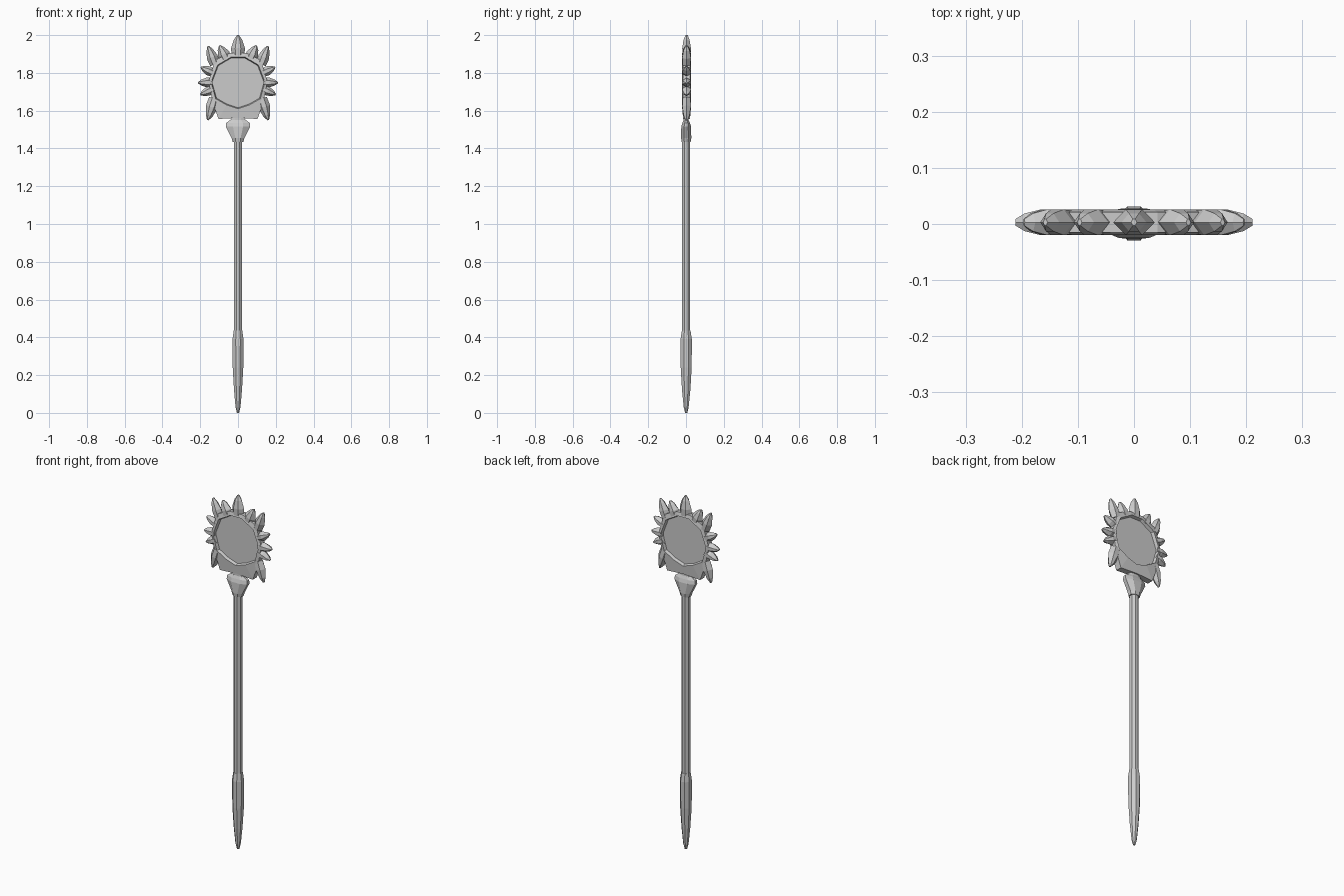
import bpy, bmesh, math
from mathutils import Vector

if "Cube" in bpy.data.objects:
    bpy.data.objects.remove(bpy.data.objects["Cube"])


def finish(name, bm):
    bmesh.ops.recalc_face_normals(bm, faces=bm.faces)
    me = bpy.data.meshes.new(name)
    bm.to_mesh(me)
    bm.free()
    ob = bpy.data.objects.new(name, me)
    bpy.context.collection.objects.link(ob)
    return ob


def bridge(bm, loops, closed=False):
    """Skin a series of equal-length vertex loops; cap the ends if open."""
    n = len(loops[0])
    pairs = list(zip(loops, loops[1:]))
    if closed:
        pairs.append((loops[-1], loops[0]))
    for a, b in pairs:
        for i in range(n):
            j = (i + 1) % n
            bm.faces.new((a[i], a[j], b[j], b[i]))
    if not closed:
        bm.faces.new(loops[0])
        bm.faces.new(loops[-1])


def lathe(name, sections, sides=8, cy=0.001):
    """Loft through elliptical sections (z, half width x, half width y)."""
    bm = bmesh.new()
    loops = []
    k = 1 / math.cos(math.pi / sides)
    for z, rx, ry in sections:
        loops.append([bm.verts.new((rx * k * math.cos((i + .5) * 2 * math.pi / sides),
                                    cy + ry * k * math.sin((i + .5) * 2 * math.pi / sides), z))
                      for i in range(sides)])
    bridge(bm, loops)
    return finish(name, bm)


CY = 0.003  # mid-plane of the flower head


def petal(name, base, tip, w):
    """Faceted leaf growing from base to tip in the xz plane."""
    b, t = Vector((base[0], CY, base[1])), Vector((tip[0], CY, tip[1]))
    side = (t - b).normalized().cross(Vector((0, 1, 0)))
    bm = bmesh.new()
    loops = []
    for f, ws, th in ((0, .9, .021), (.4, 1, .023), (.78, .6, .016), (1, .14, .006)):
        c = b.lerp(t, f)
        hexagon = [(1, 0), (.4, 1), (-.4, 1), (-1, 0), (-.4, -1), (.4, -1)]
        loops.append([bm.verts.new(c + side * (w * ws * u) + Vector((0, th * v, 0)))
                      for u, v in hexagon])
    bridge(bm, loops)
    return finish(name, bm)


# Pointed foot and shaft
lathe("foot_spike", [(0, .006, .006), (.03, .013, .013), (.12, .021, .022), (.24, .028, .029),
                     (.39, .029, .030), (.435, .023, .023)])
lathe("shaft", [(.42, .022, .021), (1.45, .022, .021)])

# Flared collar and the neck joining it to the head
lathe("collar", [(1.435, .028, .024), (1.455, .034, .027), (1.515, .064, .026),
                 (1.535, .063, .020), (1.55, .042, .013)])
lathe("neck", [(1.53, .042, .013), (1.575, .035, .013)])

# Frame: right half as (inner x, inner z, outer x, outer z), mirrored to the left
half = [(.035, 1.885, .042, 1.905), (.108, 1.842, .122, 1.868), (.143, 1.75, .156, 1.755),
        (.118, 1.663, .135, 1.645), (.060, 1.630, .103, 1.556)]
mirror = [(-a, b, -c, d) for a, b, c, d in reversed(half)]
outline = half + [(0, 1.610, 0, 1.562)] + mirror
bm = bmesh.new()
loops = []
for ix, iz, ox, oz in outline:
    mx, mz = ix * .95, 1.75 + (iz - 1.75) * .95
    ring = [(ix, -.023, iz), (ox, -.018, oz), (ox, .018, oz), (ix, .023, iz), (mx, 0, mz)]
    loops.append([bm.verts.new((x, y + CY, z)) for x, y, z in ring])
bridge(bm, loops, closed=True)
finish("frame", bm)

# Flat mirror plate inside the frame
bm = bmesh.new()
loops = [[bm.verts.new((p[0], CY + y, p[1])) for p in outline] for y in (-.006, .006)]
bridge(bm, loops)
finish("mirror_plate", bm)

# Petals around the frame
petal("petal_top", (0, 1.885), (0, 2.0), .037)
sides = [((.062, 1.868), (.097, 1.945), .033), ((.122, 1.845), (.158, 1.942), .030),
         ((.133, 1.80), (.196, 1.83), .025), ((.135, 1.75), (.211, 1.748), .026),
         ((.130, 1.715), (.200, 1.685), .025), ((.125, 1.665), (.160, 1.55), .032)]
for i, (b, t, w) in enumerate(sides):
    for s, label in ((1, "right"), (-1, "left")):
        petal(f"petal_{label}_{i + 1}", (s * b[0], b[1]), (s * t[0], t[1]), w)
